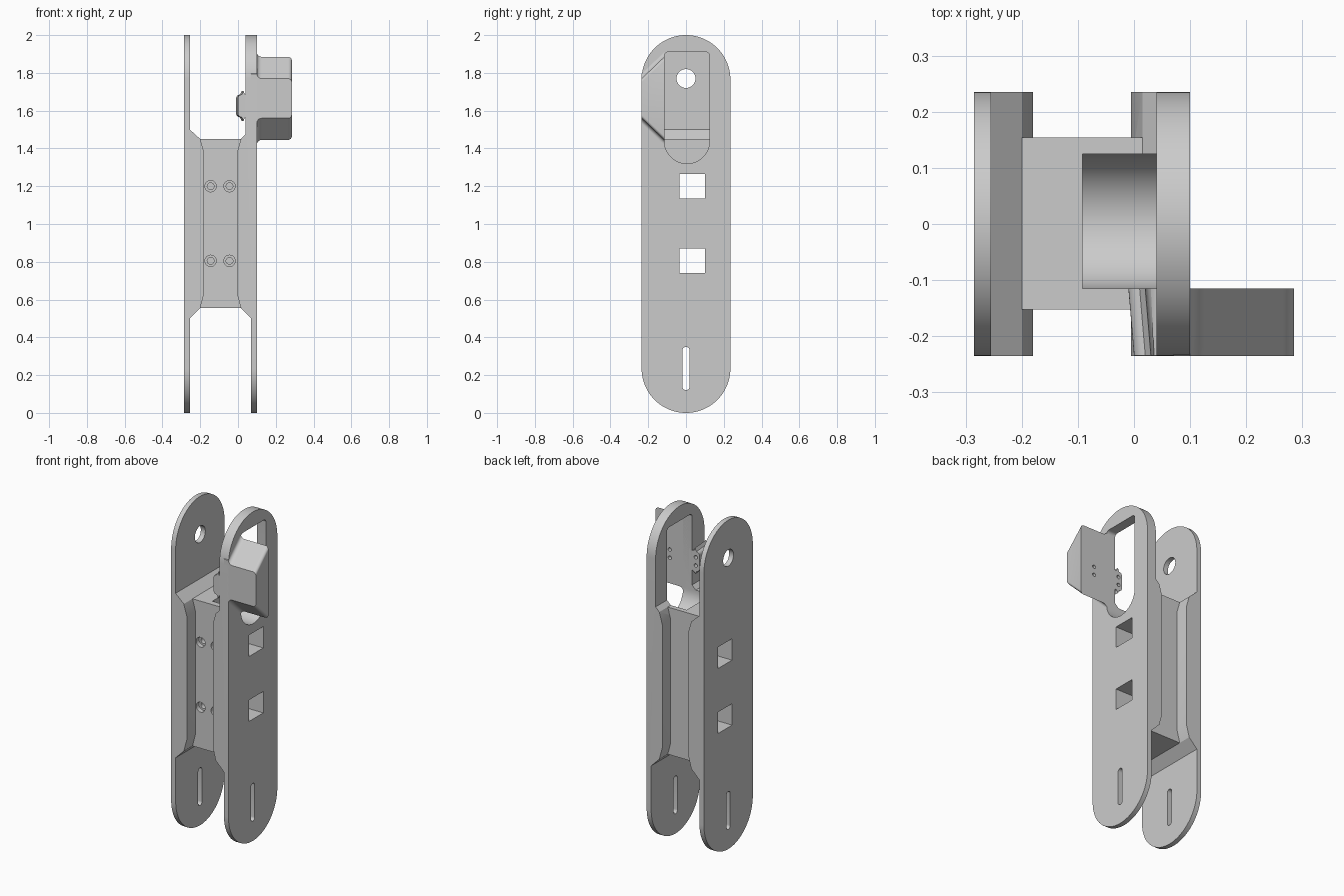
import bpy
import bmesh
from math import cos, sin, pi
from mathutils import Vector

cube = bpy.data.objects.get("Cube")
if cube:
    bpy.data.objects.remove(cube, do_unlink=True)

grey = bpy.data.materials.new("plain grey")
grey.use_nodes = True
grey.diffuse_color = (0.6, 0.6, 0.6, 1)
grey.node_tree.nodes["Principled BSDF"].inputs["Base Color"].default_value = (0.6, 0.6, 0.6, 1)


def loft(name, sections):
    """Closed solid through matching rings of points."""
    bm = bmesh.new()
    rings = [[bm.verts.new(p) for p in ring] for ring in sections]
    n = len(rings[0])
    for a, b in zip(rings, rings[1:]):
        for i in range(n):
            j = (i + 1) % n
            bm.faces.new((a[i], a[j], b[j], b[i]))
    bm.faces.new(rings[0][::-1])
    bm.faces.new(rings[-1])
    bmesh.ops.recalc_face_normals(bm, faces=bm.faces)
    mesh = bpy.data.meshes.new(name)
    bm.to_mesh(mesh)
    bm.free()
    mesh.materials.append(grey)
    obj = bpy.data.objects.new(name, mesh)
    bpy.context.collection.objects.link(obj)
    return obj


def prism_x(name, outline, x0, x1):
    return loft(name, [[(x, y, z) for y, z in outline] for x in (x0, x1)])


def prism_y(name, outline, y0, y1):
    return loft(name, [[(x, y, z) for x, z in outline] for y in (y0, y1)])


def arc(cu, cv, r, start, end, steps):
    angles = [start + (end - start) * i / steps for i in range(steps + 1)]
    return [(cu + r * cos(a), cv + r * sin(a)) for a in angles]


def circle(u, v, r, steps=32):
    return arc(u, v, r, 0, 2 * pi, steps)[:-1]


def stadium(u, low, high, r, steps=32):
    return arc(u, high - r, r, 0, pi, steps) + arc(u, low + r, r, pi, 2 * pi, steps)


def rect(u0, u1, v0, v1):
    return [(u0, v0), (u1, v0), (u1, v1), (u0, v1)]


def combine(obj, tools, operation="DIFFERENCE"):
    for tool in tools:
        tool.hide_render = True
        mod = obj.modifiers.new("cut", "BOOLEAN")
        mod.operation = operation
        mod.solver = "EXACT"
        mod.object = tool
        bpy.context.view_layer.objects.active = obj
        bpy.ops.object.modifier_apply(modifier=mod.name)


# Side plates: stepped front profile trimmed to a rounded outline
left_profile = [(-.285, -.1), (-.255, -.1), (-.255, .5), (-.2, .555), (-.18, .63),
                (-.18, 1.38), (-.2, 1.45), (-.255, 1.5), (-.255, 2.1), (-.285, 2.1)]
right_profile = [(.1, -.1), (.07, -.1), (.07, .5), (.015, .555), (-.005, .63),
                 (-.005, 1.38), (.015, 1.45), (.04, 1.475), (.04, 2.1), (.1, 2.1)]
near_plate = prism_y("thin_side_plate", left_profile, -.3, .3)
far_plate = prism_y("window_side_plate", right_profile, -.3, .3)
outline = prism_x("outline_helper", stadium(0, 0, 2, .235, 48), -1, 1)
for plate in (near_plate, far_plate):
    combine(plate, [outline], "INTERSECT")

# Central web joining the plates
web = prism_y("central_web", rect(-.215, .025, .555, 1.45), -.152, .154)

# Cutters for openings
squares = [prism_x("square_cutter", rect(-.035, .1, z, z + .13), -1, 1) for z in (.74, 1.135)]
slot = prism_x("slot_cutter", stadium(0, .12, .35, .018, 12), -1, 1)
pin_hole = prism_x("pin_hole_cutter", circle(0, 1.77, .05), -1, 0)
window_outline = (arc(.005, 1.44, .12, pi, 2 * pi, 32)
                  + arc(.105, 1.89, .02, 0, pi / 2, 6)
                  + arc(-.095, 1.89, .02, pi / 2, pi, 6))
window = prism_x("window_cutter", window_outline, -.092, 1)
screws = []
for x in (-.145, -.045):
    for z in (.805, 1.2):
        screws.append(prism_y("screw_head_cutter", circle(x, z, .03, 24), -.2, -.125))
        screws.append(prism_y("screw_cutter", circle(x, z, .018, 24), -.2, 0))
combine(near_plate, squares + [slot, pin_hole])
combine(far_plate, squares + [slot, window])
combine(web, squares + [window] + screws)


# Bracket: tapered block with a fillet at the plate and a rounded outer end
def bracket_ring(x, d):
    return [(x, -.235, 1.56 + d), (x, -.115, 1.445 + d),
            (x, -.115, 1.885 - d), (x, -.235, 1.77 - d)]


quarter = [i * pi / 12 for i in range(7)]
rings = [bracket_ring(.07, -.025)]
rings += [bracket_ring(.125 - .025 * cos(a), -.025 * (1 - sin(a))) for a in quarter]
rings += [bracket_ring(.265 + .02 * sin(a), .02 * (1 - cos(a))) for a in quarter]
bracket = loft("bracket_block", rings)


# Small inner lug opposite the bracket
def lug_ring(x, d):
    front = x + (.01 if x < .03 else 0)
    return [(front, -.234, 1.565 + d), (x, -.115, 1.565 + d),
            (x, -.115, 1.685 - d), (front, -.234, 1.685 - d)]


lug_rings = [lug_ring(-.01 + .02 * (1 - sin(a)), .02 * (1 - cos(a))) for a in reversed(quarter)]
lug_rings += [lug_ring(.04 - .02 * cos(a), -.02 * (1 - sin(a))) for a in reversed(quarter)][::-1]
lug_rings.append(lug_ring(.06, -.02))
lug = loft("bracket_lug", lug_rings)

# Blind holes in the back of the bracket and lug
for part, x in ((bracket, .19), (lug, .015)):
    combine(part, [prism_y("blind_hole_cutter", circle(x, z, .011, 16), -.18, 0)
                   for z in (1.6, 1.65)])

# Tidy helpers and shade
parts = (near_plate, far_plate, web, bracket, lug)
for obj in list(bpy.context.collection.objects):
    if obj.name.split(".")[0].endswith(("_cutter", "_helper")):
        bpy.data.objects.remove(obj, do_unlink=True)
bpy.ops.object.select_all(action="DESELECT")
for part in parts:
    part.select_set(True)
bpy.context.view_layer.objects.active = near_plate
bpy.ops.object.shade_smooth_by_angle(angle=pi / 9)
